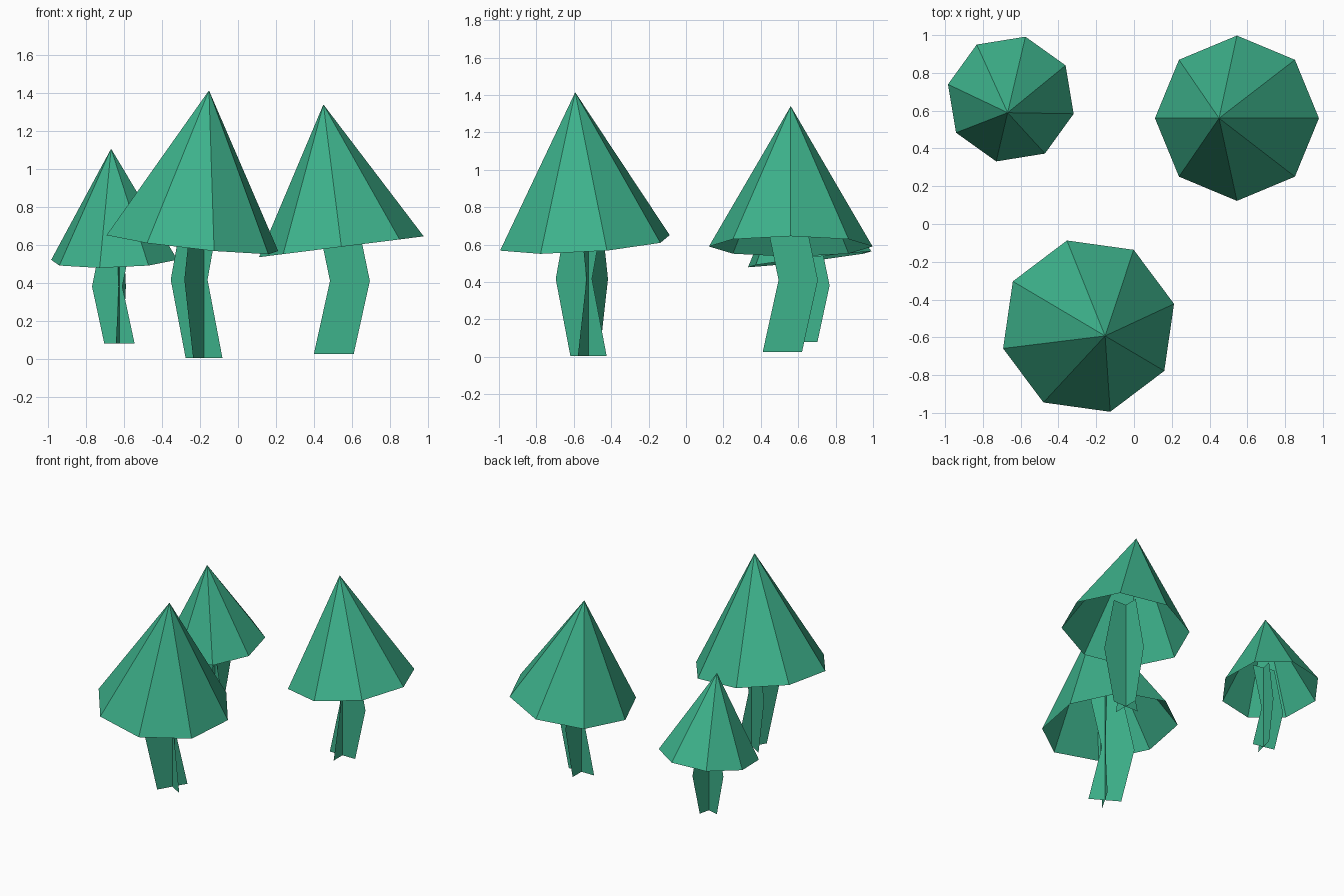
import bpy, bmesh, math
from mathutils import Matrix, Vector

if "Cube" in bpy.data.objects:
    bpy.data.objects.remove(bpy.data.objects["Cube"])

green = bpy.data.materials.new("leaf_green")
green.diffuse_color = (0.047, 0.445, 0.26, 1)
green.use_nodes = True
green.node_tree.nodes["Principled BSDF"].inputs["Base Color"].default_value = green.diffuse_color


def make_object(name, bm, matrix):
    mesh = bpy.data.meshes.new(name)
    bm.to_mesh(mesh)
    bm.free()
    mesh.materials.append(green)
    obj = bpy.data.objects.new(name, mesh)
    obj.matrix_world = matrix
    bpy.context.collection.objects.link(obj)


def trunk():
    # two crossed flat sheets, each bent sideways at mid height
    bm = bmesh.new()
    profile = [(0, 0), (0.085, 0.385), (0, 0.795)]   # sideways shift, height
    for turn in (0, math.pi / 2):
        rot = Matrix.Rotation(turn, 3, 'Z')
        rows = [[bm.verts.new(rot @ Vector((s + side * 0.105, 0, z)))
                 for side in (-1, 1)] for s, z in profile]
        for low, high in zip(rows, rows[1:]):
            bm.faces.new((low[0], low[1], high[1], high[0]))
    return bm


def crown():
    # open eight-sided cone, tilted to one side
    bm = bmesh.new()
    place = Matrix.Translation((0.04, 0.045, 0.565)) @ Matrix.Rotation(math.radians(-7.2), 4, 'Y')
    apex = bm.verts.new(place @ Vector((0, 0, 0.756)))
    rim = [bm.verts.new(place @ Vector((0.4375 * math.cos(k * math.pi / 4),
                                        0.4375 * math.sin(k * math.pi / 4), 0)))
           for k in range(8)]
    for k in range(8):
        bm.faces.new((rim[k], rim[(k + 1) % 8], apex))
    return bm


# three copies: position, turn in degrees, scale
trees = {
    "right_tree": ((0.505, 0.515, 0.025), 0, 1.0),
    "front_tree": ((-0.179, -0.521, 0.003), 149.4, 1.073),
    "left_tree": ((-0.625, 0.623, 0.08), 76.8, 0.781),
}
for name, (pos, turn, size) in trees.items():
    m = (Matrix.Translation(pos) @ Matrix.Rotation(math.radians(turn), 4, 'Z')
         @ Matrix.Scale(size, 4))
    make_object(name + "_trunk", trunk(), m)
    make_object(name + "_crown", crown(), m)
